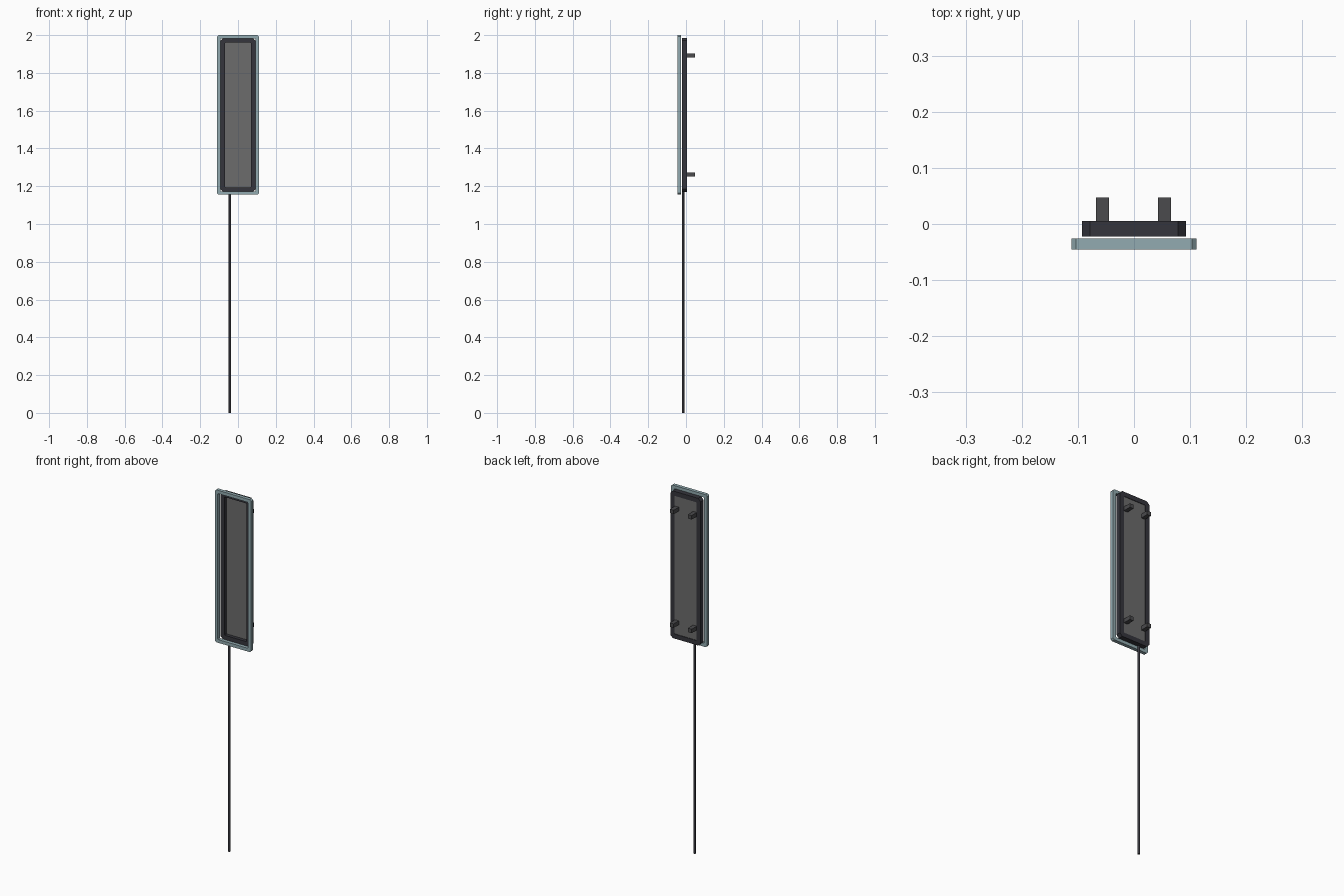
import bpy, bmesh

if "Cube" in bpy.data.objects:
    bpy.data.objects.remove(bpy.data.objects["Cube"])

ZC = 1.5775  # height of the panel centre


def material(name, color):
    m = bpy.data.materials.new(name)
    m.diffuse_color = color
    m.use_nodes = True
    m.node_tree.nodes["Principled BSDF"].inputs["Base Color"].default_value = m.diffuse_color
    return m


def finish(name, bm, mat):
    bmesh.ops.recalc_face_normals(bm, faces=bm.faces)
    me = bpy.data.meshes.new(name)
    bm.to_mesh(me)
    bm.free()
    ob = bpy.data.objects.new(name, me)
    bpy.context.collection.objects.link(ob)
    me.materials.append(mat)
    return ob


def outline(w, h, c):
    """Rectangle with chamfered corners, half sizes w and h, chamfer c."""
    return [(w, h - c), (w - c, h), (c - w, h), (-w, h - c),
            (-w, c - h), (c - w, -h), (w - c, -h), (w, c - h)]


def ring(name, outer, inner, y0, y1, mat):
    bm = bmesh.new()
    loops = [[bm.verts.new((x, y, ZC + z)) for x, z in outline(*size)]
             for size, y in ((outer, y0), (outer, y1), (inner, y1), (inner, y0))]
    for a, b in zip(loops, loops[1:] + loops[:1]):
        for i in range(8):
            j = (i + 1) % 8
            bm.faces.new((a[i], a[j], b[j], b[i]))
    return finish(name, bm, mat)


def box(name, x, y, z, mat):
    bm = bmesh.new()
    bmesh.ops.create_cube(bm, size=1)
    for v in bm.verts:
        for k, (lo, hi) in enumerate((x, y, z)):
            v.co[k] = hi if v.co[k] > 0 else lo
    return finish(name, bm, mat)


trim_mat = material("trim_blue_grey", (0.29, 0.41, 0.44, 1))
dark_mat = material("dark_frame", (0.035, 0.035, 0.045, 1))
panel_mat = material("smoked_panel", (0.15, 0.15, 0.15, 0.65))
peg_mat = material("peg_grey", (0.07, 0.07, 0.075, 1))

# front trim and main frame
ring("front_trim", (0.111, 0.4225, 0.008), (0.093, 0.4045, 0.004), -0.045, -0.026, trim_mat)
ring("main_frame", (0.093, 0.408, 0.015), (0.068, 0.383, 0.003), -0.022, 0.005, dark_mat)

# thin panel inside the frame
box("panel", (-0.069, 0.069), (-0.003, 0.002), (ZC - 0.384, ZC + 0.384), panel_mat)

# wall pegs on the back
for i, x in enumerate((-0.056, 0.0545)):
    for j, z in enumerate((1.262, 1.892)):
        box(f"wall_peg_{i}_{j}", (x - 0.0115, x + 0.0115), (0.001, 0.047),
            (z - 0.011, z + 0.011), peg_mat)

# hanging cable
bpy.ops.mesh.primitive_cylinder_add(vertices=12, radius=0.006, depth=1.18,
                                    location=(-0.043, -0.015, 0.59))
cable = bpy.context.object
cable.name = "cable"
cable.data.materials.append(dark_mat)
bpy.ops.object.shade_smooth_by_angle()
